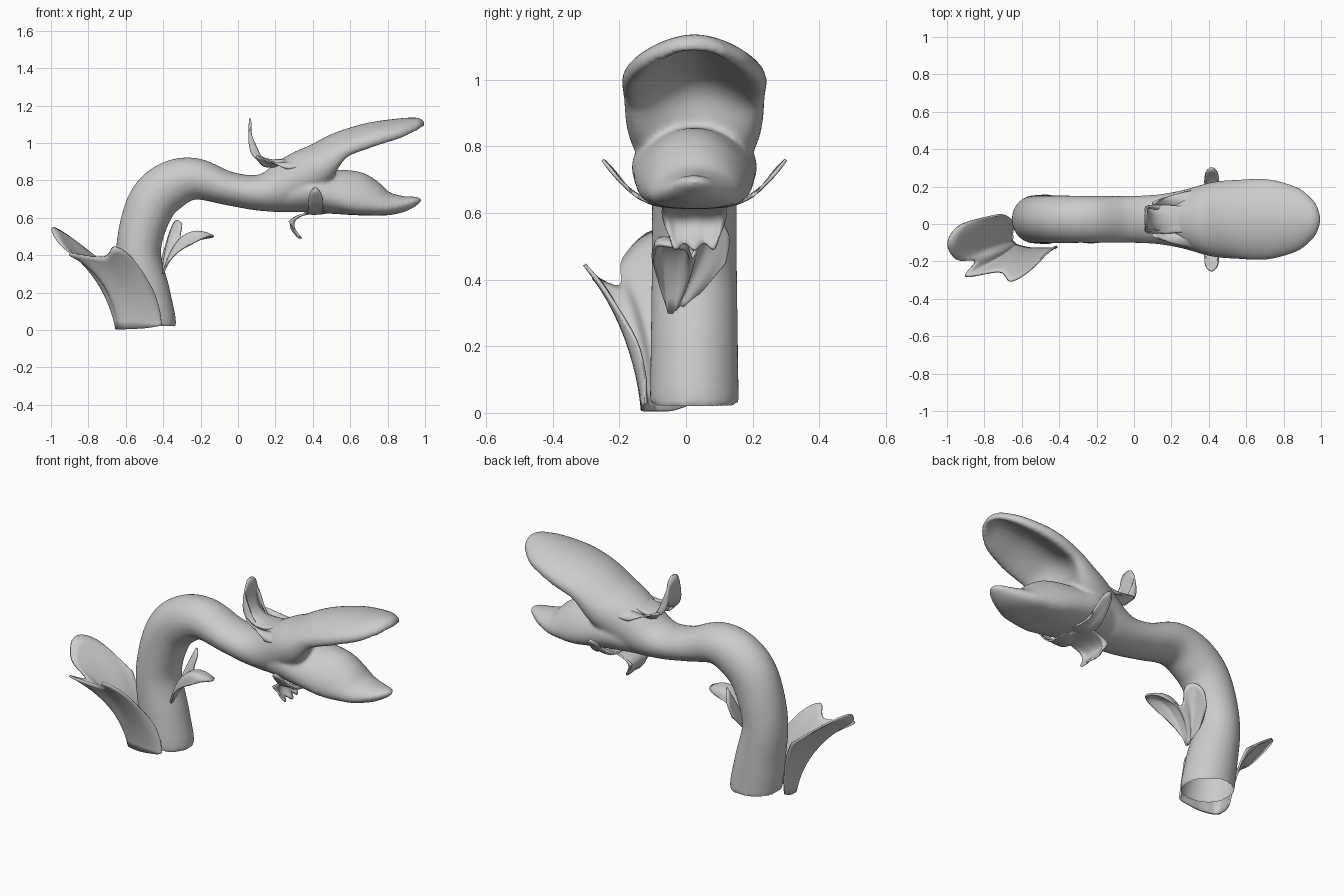
import bpy, bmesh, math
from mathutils import Vector

if "Cube" in bpy.data.objects:
    bpy.data.objects.remove(bpy.data.objects["Cube"])

CY = 0.025  # centre plane of stem and head


def spline(pts, n):
    """Catmull-Rom interpolation through tuples of any length."""
    out = []
    for i in range(len(pts) - 1):
        p0, p1 = pts[max(i - 1, 0)], pts[i]
        p2, p3 = pts[i + 1], pts[min(i + 2, len(pts) - 1)]
        for k in range(n):
            t = k / n
            out.append(tuple(
                0.5 * (2 * b + (c - a) * t + (2 * a - 5 * b + 4 * c - d) * t * t
                       + (3 * b - a - 3 * c + d) * t ** 3)
                for a, b, c, d in zip(p0, p1, p2, p3)))
    out.append(tuple(pts[-1]))
    return out


def finish(name, bm):
    bmesh.ops.recalc_face_normals(bm, faces=bm.faces)
    me = bpy.data.meshes.new(name)
    bm.to_mesh(me)
    bm.free()
    for p in me.polygons:
        p.use_smooth = True
    ob = bpy.data.objects.new(name, me)
    bpy.context.collection.objects.link(ob)
    return ob


def loft(bm, keys, seg=40, n=6):
    """Closed tube; keys are (x, z, half width, half height, cup).
    Positive cup hollows the underside, negative cup only droops the sides."""
    ks = spline(keys, n)
    rings = []
    for i, (x, z, w, h, shape) in enumerate(ks):
        cup = max(0, shape)
        droop = 0.5 * cup + max(0, -shape)
        a, b = ks[max(i - 1, 0)], ks[min(i + 1, len(ks) - 1)]
        t = Vector((b[0] - a[0], 0, b[1] - a[1])).normalized()
        up = Vector((-t.z, 0, t.x))
        ring = []
        for k in range(seg):
            ang = 2 * math.pi * k / seg
            v, c = math.sin(ang), math.cos(ang)
            if v < 0:
                s = -v
                v = -(cup * 1.75 * s * c * c + max(0, 1 - 1.2 * cup) * s)
                v += 0.25 * cup * s ** 4
            v -= droop * c * c
            ring.append(bm.verts.new(Vector((x, CY + w * c, z)) + up * h * v))
        rings.append(ring)
    for r, q in zip(rings, rings[1:]):
        for k in range(seg):
            bm.faces.new((r[k], r[(k + 1) % seg], q[(k + 1) % seg], q[k]))
    bm.faces.new(rings[0])
    bm.faces.new(rings[-1])


def leaf(name, cols, n=5, rows=12, thick=0.01):
    """Leaf surface; each column is (root, control, tip) of a curved vein."""
    flat = spline([tuple(c for p in col for c in p) for col in cols], n)
    bm = bmesh.new()
    grid = []
    for f in flat:
        a, b, c = Vector(f[0:3]), Vector(f[3:6]), Vector(f[6:9])
        line = []
        for j in range(rows + 1):
            t = j / rows
            line.append(bm.verts.new(a * (1 - t) ** 2 + b * 2 * t * (1 - t) + c * t * t))
        grid.append(line)
    for r, q in zip(grid, grid[1:]):
        for j in range(rows):
            bm.faces.new((r[j], r[j + 1], q[j + 1], q[j]))
    ob = finish(name, bm)
    m = ob.modifiers.new("thickness", 'SOLIDIFY')
    m.thickness = thick
    m.offset = 0
    return ob


def mirrored(cols, sign=1):
    """Columns with y relative to the centre plane, optionally flipped."""
    return [tuple((x, CY + sign * y, z) for x, y, z in c) for c in cols]


# stem flowing into the upper jaw, and the lower jaw, fused together
bm = bmesh.new()
loft(bm, [
    (-.475, .025, .133, .143, 0), (-.476, .06, .133, .142, 0), (-.50, .20, .131, .136, 0),
    (-.532, .43, .128, .12, 0),
    (-.47, .66, .127, .13, 0), (-.365, .77, .127, .13, 0), (-.23, .808, .125, .112, 0),
    (-.05, .757, .125, .09, 0), (.12, .735, .132, .098, 0), (.27, .773, .158, .142, 0),
    (.42, .86, .20, .138, .15), (.54, .975, .212, .084, .75), (.705, 1.043, .215, .066, 1),
    (.865, 1.08, .172, .052, 1), (.95, 1.097, .108, .04, .7), (.98, 1.103, .065, .028, .3),
    (.997, 1.107, .012, .01, 0)])
loft(bm, [
    (.20, .73, .12, .10, 0), (.38, .745, .183, .118, 0), (.50, .74, .183, .118, -.2),
    (.62, .732, .172, .118, -.4), (.70, .708, .157, .102, -.4), (.79, .677, .132, .066, -.3),
    (.88, .674, .092, .044, -.1), (.95, .69, .05, .024, 0), (.978, .698, .015, .01, 0)])
body = finish("stem_and_jaws", bm)
rm = body.modifiers.new("fuse", 'REMESH')
rm.mode = 'VOXEL'
rm.voxel_size = 0.011
rm.use_smooth_shade = True
sm = body.modifiers.new("soften", 'SMOOTH')
sm.factor = 0.5
sm.iterations = 4

# open the foot of the stem
bpy.context.view_layer.objects.active = body
body.select_set(True)
bpy.ops.object.convert(target='MESH')
bm = bmesh.new()
bm.from_mesh(body.data)
foot = [f for f in bm.faces if f.calc_center_median().z < .06 and f.normal.z < -.6]
bmesh.ops.delete(bm, geom=foot, context='FACES')
bm.to_mesh(body.data)
bm.free()

# big three-lobed leaf wrapping the foot of the stem
leaf("base_leaf", [
    ((-.64, .00, .02), (-.66, .05, .25), (-.72, .05, .36)),
    ((-.65, -.04, .007), (-.68, .00, .35), (-.92, .00, .51)),
    ((-.65, -.07, .005), (-.70, -.07, .30), (-.995, -.10, .545)),
    ((-.65, -.09, .005), (-.70, -.10, .28), (-.95, -.19, .46)),
    ((-.64, -.10, .005), (-.68, -.14, .28), (-.85, -.20, .38)),
    ((-.63, -.11, .005), (-.66, -.16, .28), (-.90, -.28, .41)),
    ((-.60, -.12, .005), (-.62, -.15, .25), (-.72, -.255, .39)),
    ((-.55, -.13, .007), (-.58, -.15, .25), (-.66, -.305, .445)),
    ((-.50, -.13, .01), (-.50, -.15, .20), (-.56, -.25, .38)),
    ((-.43, -.13, .02), (-.43, -.13, .10), (-.46, -.15, .22)),
    ((-.41, -.12, .03), (-.415, -.12, .06), (-.42, -.12, .10))])

# small two-lobed leaf on the inner side of the stem
leaf("stem_leaf", [
    ((-.40, -.055, .30), (-.37, -.08, .40), (-.25, -.10, .46)),
    ((-.40, -.05, .30), (-.32, -.09, .57), (-.16, -.09, .50)),
    ((-.40, -.045, .30), (-.32, -.05, .60), (-.13, -.045, .50)),
    ((-.40, -.04, .30), (-.33, .00, .57), (-.17, .00, .49)),
    ((-.40, -.035, .31), (-.36, .01, .40), (-.30, .02, .47)),
    ((-.40, -.03, .31), (-.38, .03, .45), (-.30, .05, .565)),
    ((-.40, -.02, .32), (-.39, .05, .45), (-.33, .09, .585)),
    ((-.40, -.01, .32), (-.40, .06, .40), (-.36, .13, .53)),
    ((-.41, .00, .32), (-.41, .06, .38), (-.385, .12, .45))])

# crest behind the head: low side lobes and one tall curled lobe
half = [
    ((.44, -.16, .91), (.34, -.16, .87), (.26, -.14, .86)),
    ((.40, -.10, .94), (.22, -.12, .85), (.10, -.09, .93)),
    ((.38, -.06, .95), (.22, -.07, .85), (.14, -.055, .88)),
    ((.37, -.05, .95), (.03, -.09, .81), (.075, -.06, 1.04)),
    ((.37, -.02, .95), (.03, -.035, .81), (.066, -.035, 1.115))]
tall = [((.37, 0, .95), (.03, 0, .81), (.064, 0, 1.13))]
flip = [tuple((x, -y, z) for x, y, z in c) for c in reversed(half)]
leaf("crest", mirrored(half + tall + flip))

# side lobes under the jaw
side = [
    ((.35, 0, .645), (.37, -.15, .60), (.38, -.20, .68)),
    ((.40, 0, .635), (.40, -.15, .58), (.385, -.25, .735)),
    ((.43, 0, .635), (.42, -.15, .58), (.415, -.275, .76)),
    ((.46, 0, .635), (.44, -.15, .59), (.445, -.25, .73)),
    ((.48, 0, .64), (.46, -.15, .60), (.45, -.20, .68))]
for s, nm in ((1, "front"), (-1, "back")):
    leaf("jaw_lobe_" + nm, mirrored(side, s))

# curled beard under the throat
half = [
    ((.46, -.09, .635), (.33, -.10, .63), (.27, -.09, .58)),
    ((.46, -.07, .63), (.20, -.07, .62), (.33, -.06, .495)),
    ((.46, -.03, .63), (.21, -.03, .62), (.31, -.03, .51))]
mid = [((.46, 0, .63), (.18, 0, .62), (.34, 0, .49))]
flip = [tuple((x, -y, z) for x, y, z in c) for c in reversed(half)]
leaf("beard", mirrored(half + mid + flip))
